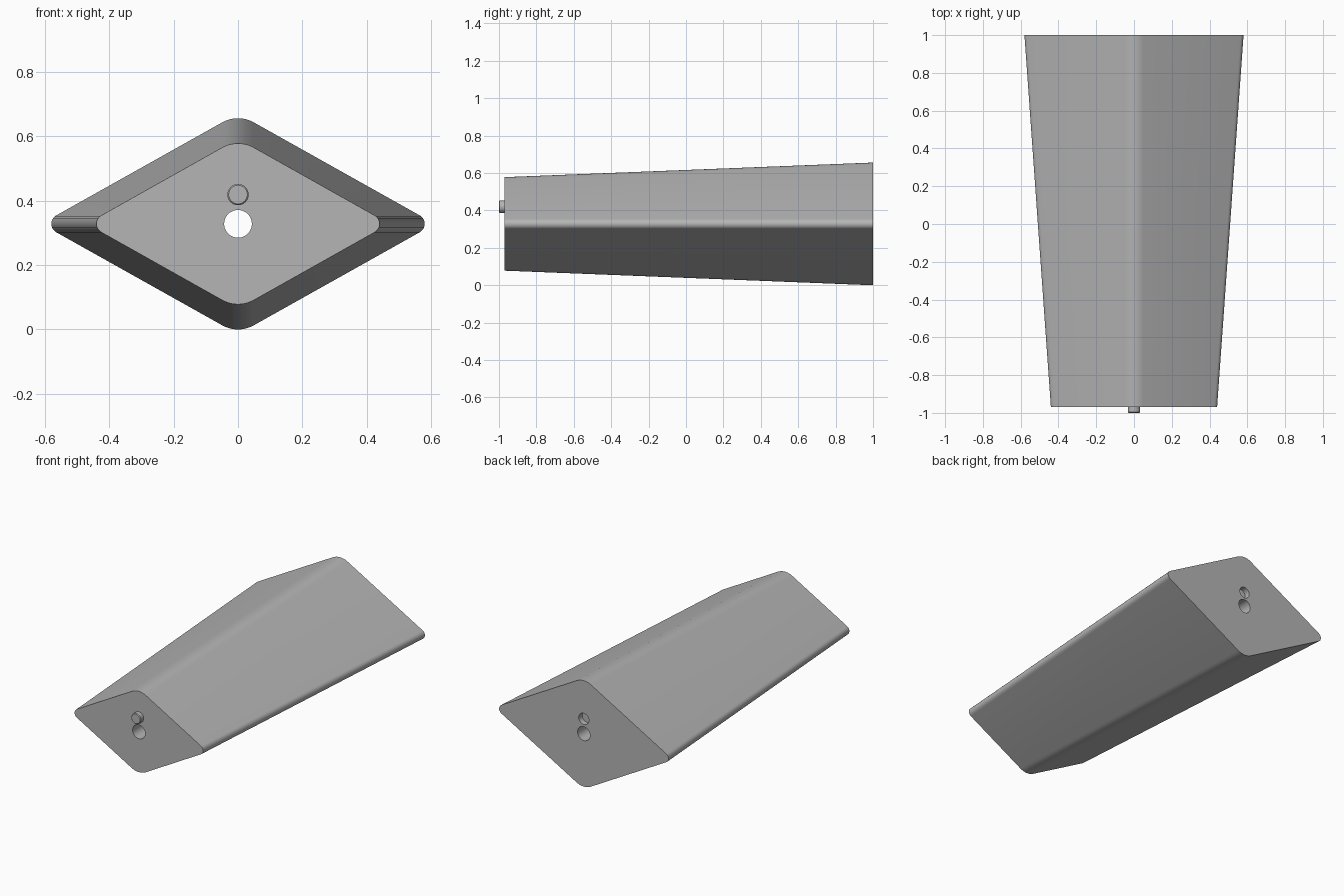
import bpy
import bmesh
import math
from mathutils import Matrix

cube = bpy.data.objects.get("Cube")
if cube:
    bpy.data.objects.remove(cube, do_unlink=True)

MID_Z = 0.328
FRONT_Y, BACK_Y = -0.97, 1.0
PEG_Z = 0.419

grey = bpy.data.materials.new("plain grey")
grey.use_nodes = True
color = (0.46, 0.46, 0.46, 1)
grey.diffuse_color = color
grey.node_tree.nodes["Principled BSDF"].inputs["Base Color"].default_value = color


def make_object(name, bm):
    bmesh.ops.recalc_face_normals(bm, faces=bm.faces)
    mesh = bpy.data.meshes.new(name)
    bm.to_mesh(mesh)
    bm.free()
    mesh.materials.append(grey)
    obj = bpy.data.objects.new(name, mesh)
    bpy.context.collection.objects.link(obj)
    return obj


def rounded_diamond(half_w, half_h, r_top=0.1, r_side=0.03, steps=10):
    """Outline of a diamond whose four corners are circular arcs."""
    slope = math.atan(0.56)
    corners = [  # arc centre, radius, facing angle, half sweep
        (half_w - r_side, 0, r_side, 0, math.pi / 2 - slope),
        (0, half_h - r_top, r_top, math.pi / 2, slope),
        (r_side - half_w, 0, r_side, math.pi, math.pi / 2 - slope),
        (0, r_top - half_h, r_top, -math.pi / 2, slope),
    ]
    points = []
    for cx, cz, r, facing, sweep in corners:
        for i in range(steps + 1):
            a = facing + sweep * (2 * i / steps - 1)
            points.append((cx + r * math.cos(a), cz + r * math.sin(a)))
    return points


def cylinder(name, r, y0, y1, z):
    bm = bmesh.new()
    place = Matrix.Translation((0, (y0 + y1) / 2, z)) @ Matrix.Rotation(math.pi / 2, 4, 'X')
    bmesh.ops.create_cone(bm, cap_ends=True, segments=48, radius1=r, radius2=r,
                          depth=y1 - y0, matrix=place)
    return make_object(name, bm)


def smooth(obj):
    bpy.ops.object.select_all(action='DESELECT')
    obj.select_set(True)
    bpy.context.view_layer.objects.active = obj
    bpy.ops.object.shade_smooth_by_angle(angle=math.radians(30))


# Tapered body lofted between the small front and large back outlines
bm = bmesh.new()
rings = []
for y, w, h in ((FRONT_Y, 0.44, 0.25), (BACK_Y, 0.58, MID_Z)):
    rings.append([bm.verts.new((x, y, MID_Z + z)) for x, z in rounded_diamond(w, h)])
front, back = rings
for i in range(len(front)):
    j = (i + 1) % len(front)
    bm.faces.new((front[i], front[j], back[j], back[i]))
bm.faces.new(front)
bm.faces.new(back)
body = make_object("tapered_body", bm)

# Through bore and the shallow socket in the back that matches the peg
cutters = [cylinder("bore_cutter", 0.043, -1.2, 1.2, MID_Z),
           cylinder("socket_cutter", 0.035, BACK_Y - 0.035, BACK_Y + 0.1, PEG_Z)]
bpy.context.view_layer.objects.active = body
for cutter in cutters:
    cutter.hide_render = True
    cut = body.modifiers.new(cutter.name, 'BOOLEAN')
    cut.operation = 'DIFFERENCE'
    cut.solver = 'EXACT'
    cut.object = cutter
    bpy.ops.object.modifier_apply(modifier=cut.name)
for cutter in cutters:
    bpy.data.objects.remove(cutter, do_unlink=True)
smooth(body)

# Locating peg with a chamfered tip
peg = cylinder("locating_peg", 0.033, -1.0, FRONT_Y + 0.01, PEG_Z)
bm = bmesh.new()
bm.from_mesh(peg.data)
tip = [e for e in bm.edges if all(v.co.y < -0.999 for v in e.verts)]
bmesh.ops.bevel(bm, geom=tip, offset=0.004, segments=1, affect='EDGES')
bm.to_mesh(peg.data)
bm.free()
smooth(peg)
